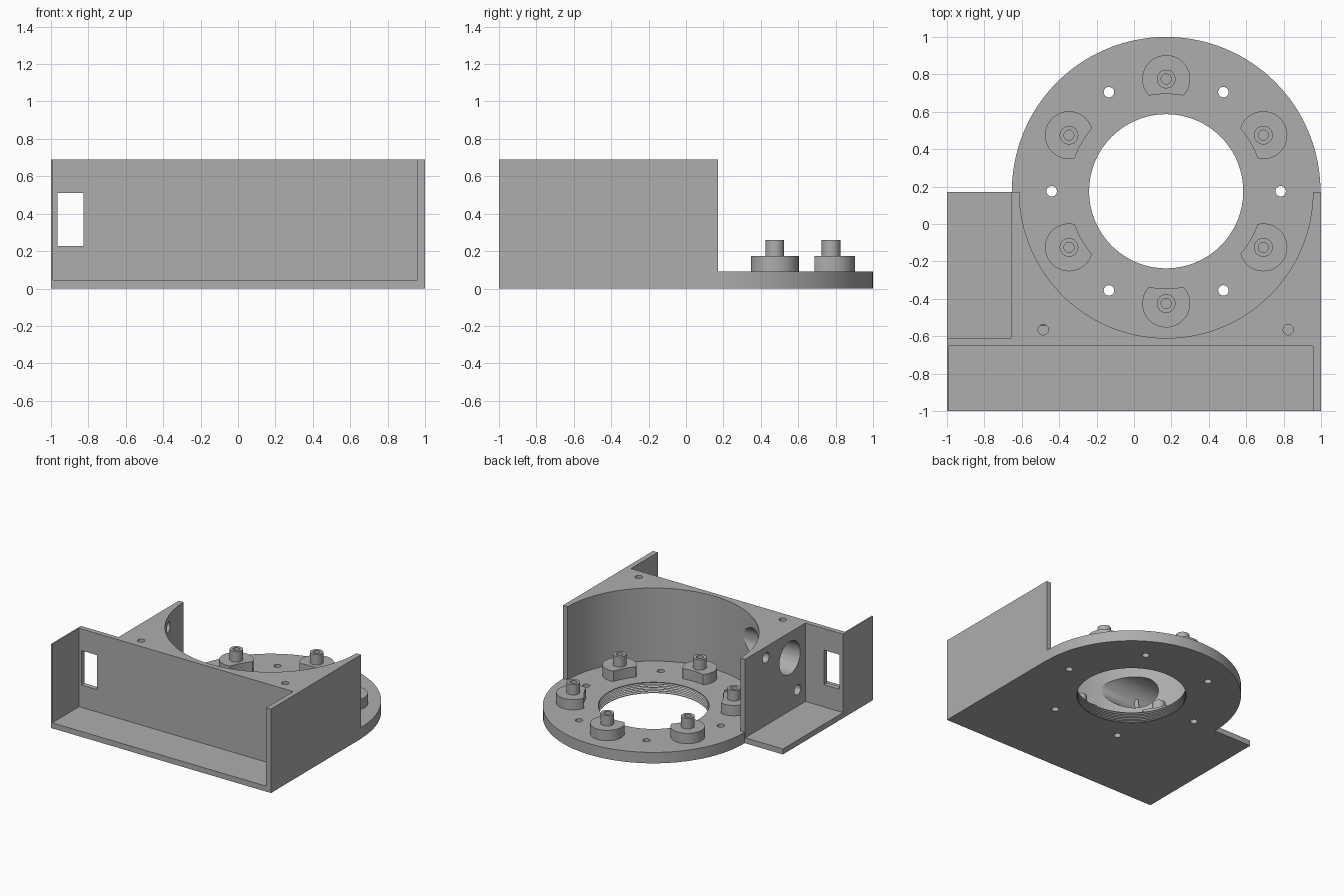
import bpy, bmesh
from math import sin, cos, pi, radians
from mathutils import Matrix, Vector

if "Cube" in bpy.data.objects:
    bpy.data.objects.remove(bpy.data.objects["Cube"], do_unlink=True)

CX, CY = 0.172, 0.175        # centre of the ring
DECK, TOP, FLOOR = 0.09, 0.69, 0.045
BACK = 0.17

grey = bpy.data.materials.new("plain_grey")
grey.use_nodes = True
grey.diffuse_color = (0.42, 0.42, 0.42, 1)
grey.node_tree.nodes["Principled BSDF"].inputs["Base Color"].default_value = grey.diffuse_color


def make(name, bm):
    bmesh.ops.recalc_face_normals(bm, faces=bm.faces)
    mesh = bpy.data.meshes.new(name)
    bm.to_mesh(mesh)
    bm.free()
    mesh.materials.append(grey)
    ob = bpy.data.objects.new(name, mesh)
    bpy.context.collection.objects.link(ob)
    return ob


def box(name, low, high):
    bm = bmesh.new()
    bmesh.ops.create_cube(bm, size=1)
    low, high = Vector(low), Vector(high)
    for v in bm.verts:
        v.co = (low + high) / 2 + v.co * (high - low)
    return make(name, bm)


def cylinder(name, x, y, r, z0, z1, sides=32):
    bm = bmesh.new()
    bmesh.ops.create_cone(bm, cap_ends=True, segments=sides, radius1=r, radius2=r,
                          depth=z1 - z0, matrix=Matrix.Translation((x, y, (z0 + z1) / 2)))
    return make(name, bm)


def cross_cylinder(name, y, z, r, x0, x1):
    bm = bmesh.new()
    place = Matrix.Translation(((x0 + x1) / 2, y, z)) @ Matrix.Rotation(pi / 2, 4, 'Y')
    bmesh.ops.create_cone(bm, cap_ends=True, segments=48, radius1=r, radius2=r,
                          depth=x1 - x0, matrix=place)
    return make(name, bm)


def lathe(name, profile, sides=128):
    """Closed solid turned about the ring's axis from (radius, height) points."""
    bm = bmesh.new()
    rings = [[bm.verts.new((CX + r * cos(2 * pi * i / sides), CY + r * sin(2 * pi * i / sides), z))
              for i in range(sides)] for r, z in profile]
    for a, b in zip(rings, rings[1:]):
        for i in range(sides):
            j = (i + 1) % sides
            bm.faces.new((a[i], a[j], b[j], b[i]))
    bm.faces.new(rings[0])
    bm.faces.new(rings[-1])
    return make(name, bm)


def combine(target, tool, operation='DIFFERENCE'):
    mod = target.modifiers.new("combine", 'BOOLEAN')
    mod.operation, mod.solver, mod.object = operation, 'EXACT', tool
    bpy.context.view_layer.update()
    result = bpy.data.meshes.new_from_object(
        target.evaluated_get(bpy.context.evaluated_depsgraph_get()))
    target.modifiers.clear()
    target.data = result
    bpy.data.objects.remove(tool, do_unlink=True)


def around(radius, degrees):
    a = radians(degrees)
    return CX + radius * cos(a), CY + radius * sin(a)


# Housing block with the front tray, the side pocket and the round bore
body = box("housing", (-1, -1, 0), (1, BACK, TOP))
combine(body, box("front_tray_cut", (-0.988, -1.2, FLOOR), (0.957, -0.652, 1)))
combine(body, box("side_pocket_cut", (-1.2, -0.612, FLOOR), (-0.657, 0.4, 1)))
combine(body, cylinder("bore_cut", CX, CY, 0.785, DECK, 1, 128))

# Round base ring
combine(body, cylinder("ring", CX, CY, 0.825, 0, DECK, 128), 'UNION')

# Threaded opening in the ring
turns = 6
thread = [(0.412, -0.05)]
for i in range(turns):
    z = 0.004 + i * (DECK - 0.008) / turns
    thread += [(0.412, z), (0.424, z + 0.007)]
thread += [(0.412, DECK - 0.004), (0.412, 0.2)]
combine(body, lathe("thread_cut", thread))

# Screw holes in the ring and in the top of the block
for k in range(6):
    combine(body, cylinder("ring_hole", *around(0.612, 60 * k), 0.028, -0.1, 0.2, 24))
for x in (-0.485, 0.825):
    combine(body, cylinder("top_hole", x, -0.565, 0.028, 0.45, 1, 24))

# Cross holes through the side plate into the bore
for y, z, r in ((-0.41, 0.48, 0.135), (-0.1, 0.6, 0.042), (-0.51, 0.18, 0.042)):
    combine(body, cross_cylinder("side_hole", y, z, r, -0.8, -0.1))

# Window in the front wall
combine(body, box("window_cut", (-0.965, -0.8, 0.228), (-0.825, -0.55, 0.512)))

# Six standoffs, each trimmed by an arc around the opening
parts = [body]
for k in range(6):
    x, y = around(0.6, 30 + 60 * k)
    foot = cylinder(f"standoff_foot_{k + 1}", x, y, 0.128, DECK, 0.175, 48)
    combine(foot, cylinder("arc_cut", CX, CY, 0.52, 0, 0.5, 128))
    pin = cylinder(f"standoff_pin_{k + 1}", x, y, 0.05, 0.175, 0.26)
    combine(pin, cylinder("pin_hole", x, y, 0.027, 0.18, 0.4, 24))
    parts += [foot, pin]

# Smooth round walls, keep edges crisp
bpy.ops.object.select_all(action='DESELECT')
for ob in parts:
    ob.select_set(True)
bpy.context.view_layer.objects.active = body
bpy.ops.object.shade_smooth_by_angle(angle=radians(25))
